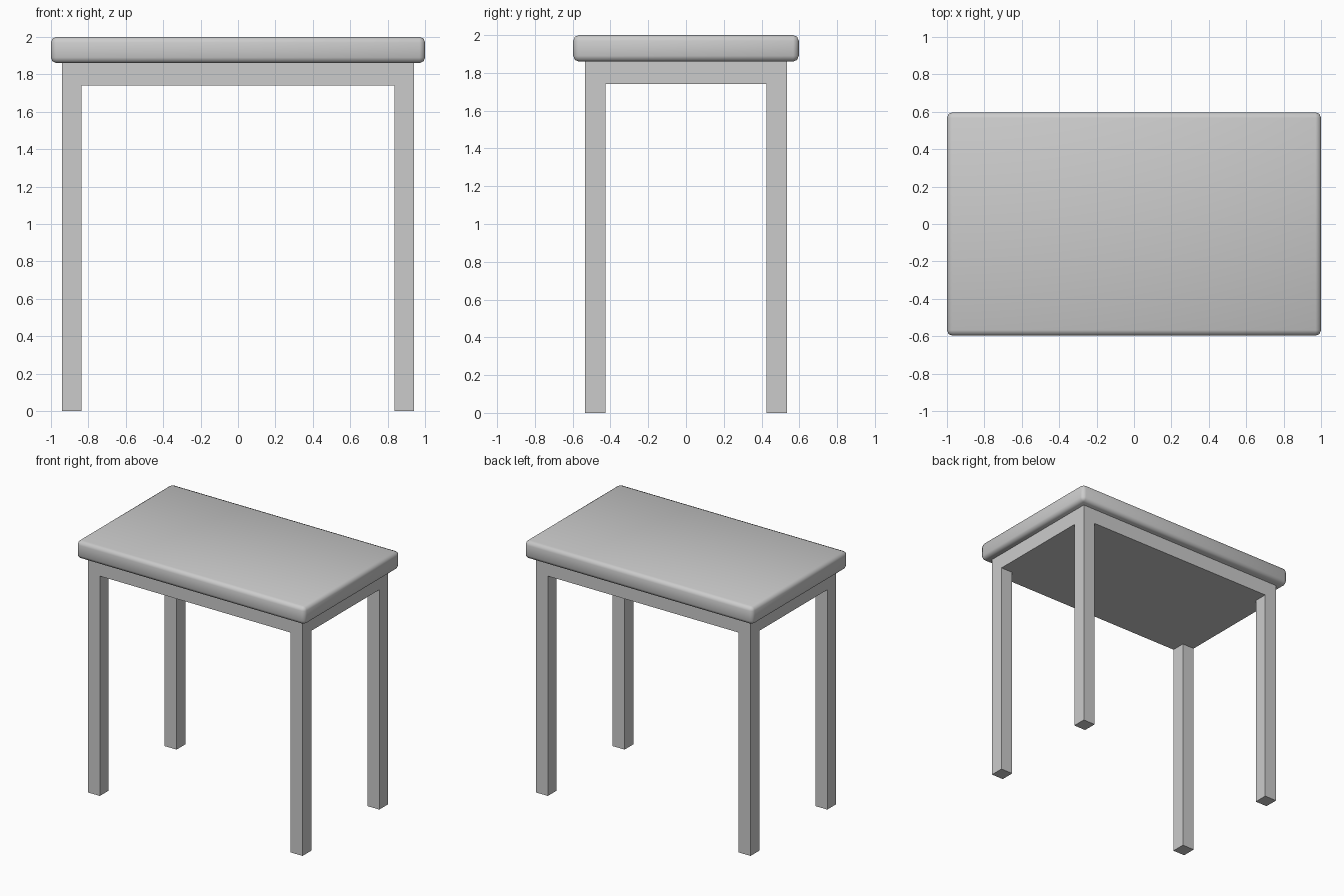
import bpy
import bmesh

if "Cube" in bpy.data.objects:
    bpy.data.objects.remove(bpy.data.objects["Cube"])


def add_object(name, bm):
    bmesh.ops.recalc_face_normals(bm, faces=bm.faces)
    mesh = bpy.data.meshes.new(name)
    bm.to_mesh(mesh)
    bm.free()
    obj = bpy.data.objects.new(name, mesh)
    bpy.context.collection.objects.link(obj)
    return obj


def extrude_to(bm, faces, z):
    result = bmesh.ops.extrude_face_region(bm, geom=faces, use_keep_orig=False)
    for item in result["geom"]:
        if isinstance(item, bmesh.types.BMVert):
            item.co.z = z


# Table top: slab with softened edges
bm = bmesh.new()
bmesh.ops.create_cube(bm, size=1)
bmesh.ops.scale(bm, vec=(2.0, 1.194, 0.14), verts=bm.verts)
bmesh.ops.translate(bm, vec=(0, 0, 1.93), verts=bm.verts)
bmesh.ops.bevel(bm, geom=bm.edges[:], offset=0.03, segments=2,
                profile=0.5, affect='EDGES')
top = add_object("table_top", bm)
bpy.context.view_layer.objects.active = top
top.select_set(True)
bpy.ops.object.shade_smooth_by_angle(angle=1.05)
top.select_set(False)

# Frame: solid apron block with its four corner cells extruded down into legs
xs = (-0.94, -0.835, 0.835, 0.94)
ys = (-0.535, -0.425, 0.425, 0.535)
APRON_BOTTOM, APRON_TOP = 1.74, 1.865
bm = bmesh.new()
low = [[bm.verts.new((x, y, APRON_BOTTOM)) for y in ys] for x in xs]
high = [[bm.verts.new((x, y, APRON_TOP)) for y in ys] for x in xs]
corners = []
for i in range(3):
    for j in range(3):
        cell = [(i, j), (i + 1, j), (i + 1, j + 1), (i, j + 1)]
        bm.faces.new([high[a][b] for a, b in cell])
        face = bm.faces.new([low[a][b] for a, b in reversed(cell)])
        if i != 1 and j != 1:
            corners.append(face)
for k in range(3):
    for e in (0, 3):
        bm.faces.new((low[k][e], low[k + 1][e], high[k + 1][e], high[k][e]))
        bm.faces.new((low[e][k], low[e][k + 1], high[e][k + 1], high[e][k]))
bmesh.ops.recalc_face_normals(bm, faces=bm.faces)
extrude_to(bm, corners, 0.0)
# drop any corner faces left behind inside the legs
leftover = [f for f in corners if f.is_valid]
leftover = [f for f in leftover if f.calc_center_median().z > 1.0]
if leftover:
    bmesh.ops.delete(bm, geom=leftover, context='FACES_ONLY')
add_object("apron_and_legs", bm)
